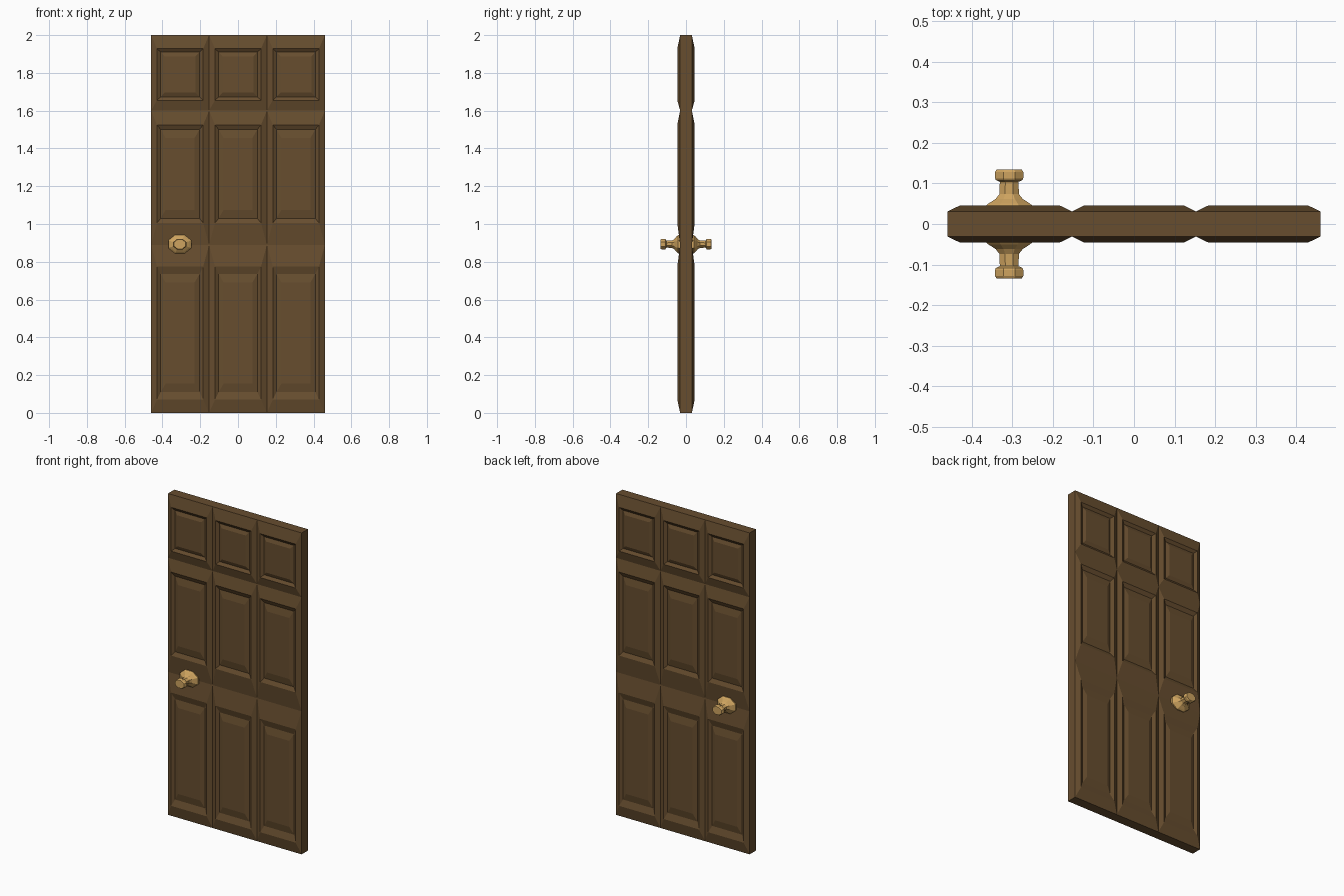
import bpy, bmesh, math

if "Cube" in bpy.data.objects:
    bpy.data.objects.remove(bpy.data.objects["Cube"])

def material(name, col):
    m = bpy.data.materials.new(name)
    m.diffuse_color = (*col, 1)
    m.use_nodes = True
    m.node_tree.nodes["Principled BSDF"].inputs["Base Color"].default_value = m.diffuse_color
    return m

wood = material("dark brown wood", (0.135, 0.075, 0.028))
brass = material("brass", (0.62, 0.37, 0.115))

def finish(bm, name, mat):
    bmesh.ops.remove_doubles(bm, verts=bm.verts, dist=0.0004)
    bmesh.ops.recalc_face_normals(bm, faces=bm.faces)
    me = bpy.data.meshes.new(name)
    bm.to_mesh(me)
    bm.free()
    me.materials.append(mat)
    ob = bpy.data.objects.new(name, me)
    bpy.context.collection.objects.link(ob)
    return ob

XS = [-0.46, -0.153, 0.153, 0.46]
EDGE = 0.031
# rows: cell bottom/top, raised frame bottom/top, inset of recess (x, z), inset of field (x, z)
ROWS = [
    (0.0, 0.89, 0.07, 0.775, 0.02, 0.04, 0.046, 0.085),
    (0.89, 1.6, 1.005, 1.525, 0.02, 0.025, 0.046, 0.07),
    (1.6, 2.0, 1.655, 1.928, 0.02, 0.018, 0.04, 0.04),
]

# door slab: each cell rises from V grooves to a frame, dips, then rises to a field
bm = bmesh.new()
for side in (-1, 1):
    for x0, x1 in zip(XS, XS[1:]):
        for z0, z1, a0, a1, bx, bz, cx, cz in ROWS:
            m = 0.031
            rings = [(x0, x1, z0, z1, EDGE),
                     (x0 + m, x1 - m, a0, a1, 0.046),
                     (x0 + m + bx, x1 - m - bx, a0 + bz, a1 - bz, 0.034),
                     (x0 + m + cx, x1 - m - cx, a0 + cz, a1 - cz, 0.043)]
            loops = [[bm.verts.new((x, side * y, z)) for x, z in
                      ((l, b), (r, b), (r, t), (l, t))] for l, r, b, t, y in rings]
            for p, q in zip(loops, loops[1:]):
                for i in range(4):
                    j = (i + 1) % 4
                    bm.faces.new((p[i], p[j], q[j], q[i]))
            bm.faces.new(loops[-1])
# rim of the door joining both sides
bmesh.ops.remove_doubles(bm, verts=bm.verts, dist=0.0004)
rim = [e for e in bm.edges if e.is_boundary]
bmesh.ops.bridge_loops(bm, edges=rim)
finish(bm, "door_panel", wood)

# turned eight-sided knobs: (radius, distance from the door centre)
PROFILE = [(0.066, 0.028), (0.066, 0.042), (0.056, 0.05), (0.036, 0.062), (0.026, 0.074),
           (0.025, 0.104), (0.036, 0.109), (0.038, 0.114), (0.038, 0.128), (0.033, 0.135)]
N = 8
for side, name in ((-1, "front_knob"), (1, "back_knob")):
    bm = bmesh.new()
    loops = []
    for r, y in PROFILE:
        loops.append([bm.verts.new((-0.308 + r * math.cos((k + 0.5) * math.tau / N), side * y,
                                    0.893 + 0.8 * r * math.sin((k + 0.5) * math.tau / N)))
                      for k in range(N)])
    for p, q in zip(loops, loops[1:]):
        for i in range(N):
            j = (i + 1) % N
            bm.faces.new((p[i], p[j], q[j], q[i]))
    bm.faces.new(loops[0])
    bm.faces.new(loops[-1])
    finish(bm, name, brass)
